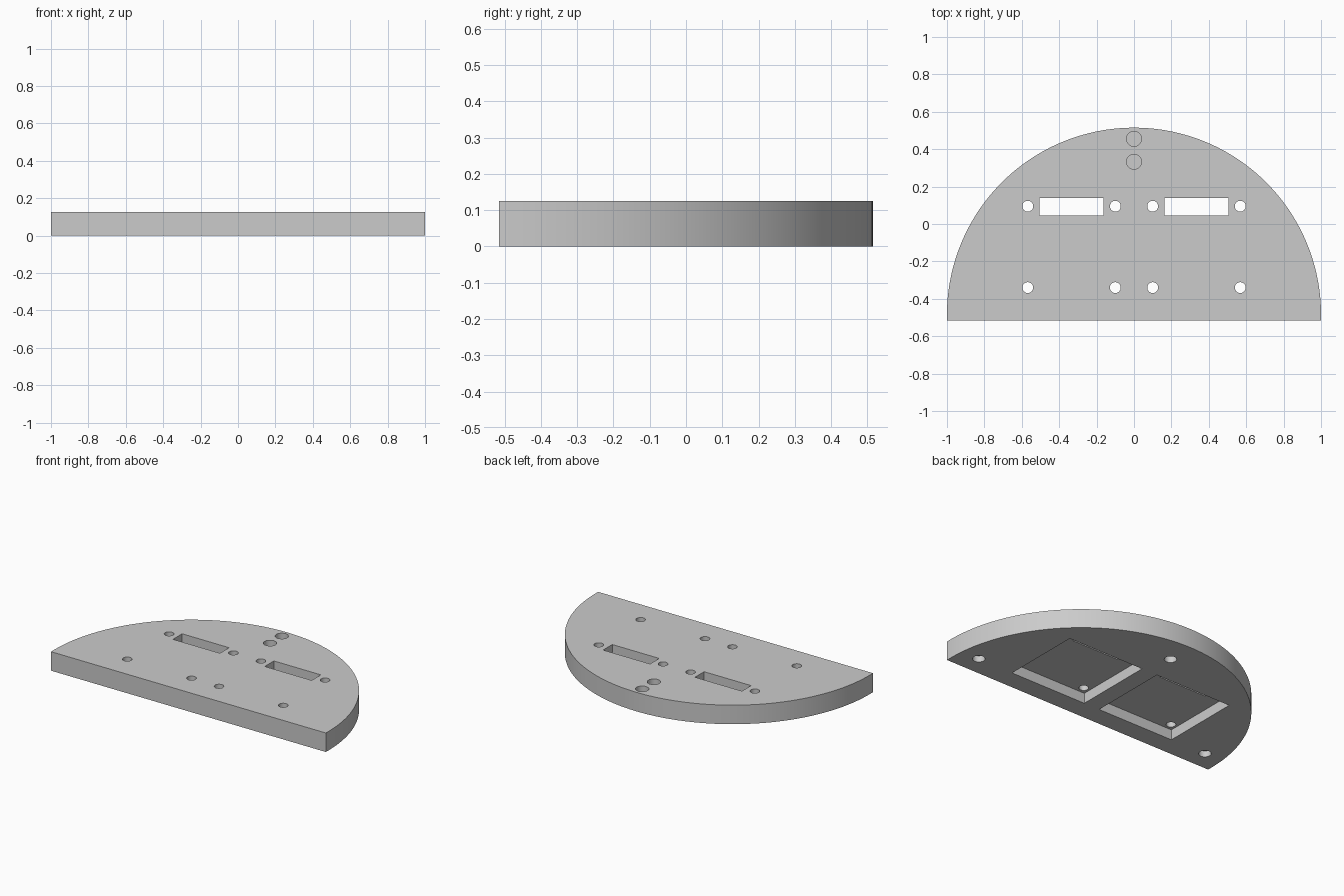
import bpy
import bmesh
import math

default = bpy.data.objects.get("Cube")
if default:
    bpy.data.objects.remove(default, do_unlink=True)

THICK = 0.125
FLAT_Y = -0.515
CENTRE_Y = -0.485
POCKET_DEPTH = 0.067
BLIND_DEPTH = 0.04
OVER = 0.05

grey = bpy.data.materials.new("plain grey")
grey.use_nodes = True
grey.diffuse_color = (0.6, 0.6, 0.6, 1)
grey.node_tree.nodes["Principled BSDF"].inputs["Base Color"].default_value = (0.6, 0.6, 0.6, 1)


def prism(name, outline, z0, z1):
    """Extrude a closed outline between two heights."""
    bm = bmesh.new()
    base = bm.faces.new([bm.verts.new((x, y, z0)) for x, y in outline])
    top = bmesh.ops.extrude_face_region(bm, geom=[base])["geom"]
    moved = [v for v in top if isinstance(v, bmesh.types.BMVert)]
    bmesh.ops.translate(bm, verts=moved, vec=(0, 0, z1 - z0))
    bmesh.ops.recalc_face_normals(bm, faces=bm.faces)
    mesh = bpy.data.meshes.new(name)
    bm.to_mesh(mesh)
    bm.free()
    mesh.materials.append(grey)
    obj = bpy.data.objects.new(name, mesh)
    bpy.context.collection.objects.link(obj)
    return obj


def arc(x, y, radius, start, end, steps):
    angles = [start + (end - start) * i / steps for i in range(steps + 1)]
    return [(x + radius * math.cos(a), y + radius * math.sin(a)) for a in angles]


def cut(outline, z0, z1):
    """Subtract a prism from the plate."""
    cutter = prism("cutter", outline, z0, z1)
    cutter.hide_render = True
    mod = plate.modifiers.new("cut", "BOOLEAN")
    mod.operation = "DIFFERENCE"
    mod.solver = "EXACT"
    mod.object = cutter
    bpy.ops.object.modifier_apply(modifier=mod.name)
    bpy.data.objects.remove(cutter, do_unlink=True)


def hole(x, y, radius, z0, z1):
    cut(arc(x, y, radius, 0, math.tau, 40)[:-1], z0, z1)


def box(x0, x1, y0, y1, z0, z1):
    cut([(x0, y0), (x1, y0), (x1, y1), (x0, y1)], z0, z1)


# Rounded plate with a straight front edge
dip = math.asin(FLAT_Y - CENTRE_Y)
plate = prism("plate", arc(0, CENTRE_Y, 1, dip, math.pi - dip, 128), 0, THICK)
bpy.context.view_layer.objects.active = plate
plate.select_set(True)

for side in (-1, 1):
    # Square pocket underneath
    xs = sorted((side * 0.057, side * 0.61))
    box(*xs, -0.386, 0.141, -OVER, POCKET_DEPTH)
    # Slot from the top into the pocket
    xs = sorted((side * 0.163, side * 0.505))
    box(*xs, 0.045, 0.14, POCKET_DEPTH - 0.02, THICK + OVER)
    # Screw holes at the pocket corners
    for x in (0.1, 0.568):
        for y in (0.095, -0.34):
            hole(side * x, y, 0.029, -OVER, THICK + OVER)
    # Blind holes underneath, near the front corners
    hole(side * 0.866, -0.385, 0.037, -OVER, BLIND_DEPTH)

# Blind hole underneath, near the back
hole(0, 0.333, 0.037, -OVER, BLIND_DEPTH)

# Blind holes on top, near the back
for y in (0.333, 0.455):
    hole(0, y, 0.04, THICK - BLIND_DEPTH, THICK + OVER)

bpy.ops.object.shade_smooth_by_angle(angle=math.radians(30))
